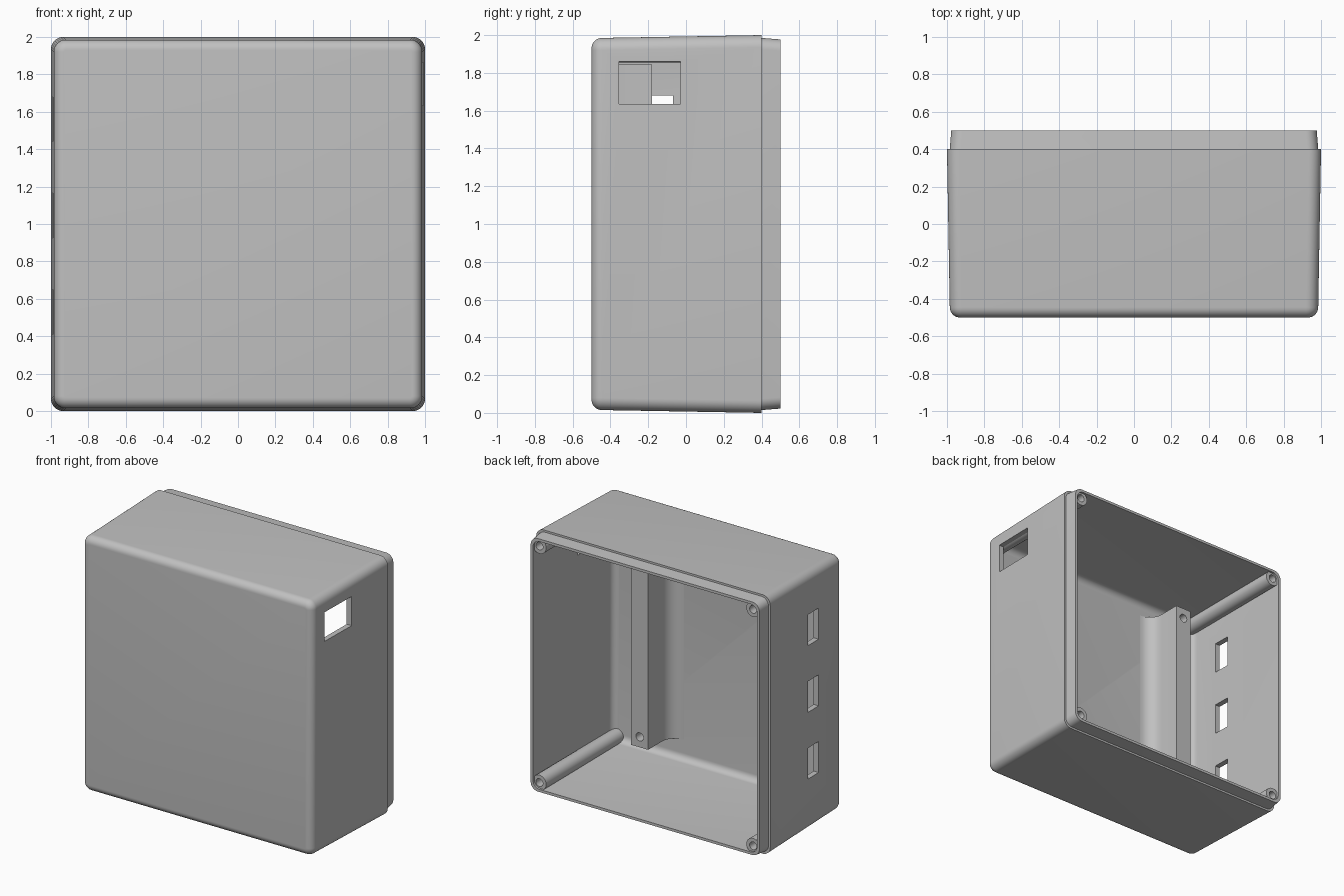
import bpy, bmesh
from math import sin, cos, pi, radians
from mathutils import Vector

cube = bpy.data.objects.get("Cube")
if cube:
    bpy.data.objects.remove(cube, do_unlink=True)

grey = bpy.data.materials.new("grey plastic")
grey.use_nodes = True
colour = (0.53, 0.53, 0.53, 1)
grey.diffuse_color = colour
grey.node_tree.nodes["Principled BSDF"].inputs["Base Color"].default_value = colour


def make(name, bm):
    bmesh.ops.recalc_face_normals(bm, faces=bm.faces)
    mesh = bpy.data.meshes.new(name)
    bm.to_mesh(mesh)
    bm.free()
    mesh.materials.append(grey)
    obj = bpy.data.objects.new(name, mesh)
    bpy.context.collection.objects.link(obj)
    return obj


def loft(name, rings):
    """Skin a list of closed rings and cap both ends."""
    bm = bmesh.new()
    loops = [[bm.verts.new(p) for p in ring] for ring in rings]
    for a, b in zip(loops, loops[1:]):
        n = len(a)
        for i in range(n):
            bm.faces.new((a[i], a[(i + 1) % n], b[(i + 1) % n], b[i]))
    bm.faces.new(loops[0])
    bm.faces.new(loops[-1])
    return make(name, bm)


def rounded_square(half, y, r, steps=8):
    pts = []
    for k, (sx, sz) in enumerate(((1, 1), (-1, 1), (-1, -1), (1, -1))):
        for i in range(steps + 1):
            a = (k + i / steps) * pi / 2
            pts.append((sx * (half - r) + r * cos(a), y, 1 + sz * (half - r) + r * sin(a)))
    return pts


def circle(x, y, z, r, n=24):
    return [(x + r * cos(2 * pi * i / n), y, z + r * sin(2 * pi * i / n)) for i in range(n)]


def box(lo, hi):
    bm = bmesh.new()
    bmesh.ops.create_cube(bm, size=1)
    lo, hi = Vector(lo), Vector(hi)
    for v in bm.verts:
        v.co = (lo + hi) / 2 + v.co * (hi - lo)
    return make("cutter", bm)


def cut(target, cutter):
    cutter.hide_render = True
    mod = target.modifiers.new("cut", "BOOLEAN")
    mod.operation = "DIFFERENCE"
    mod.solver = "EXACT"
    mod.object = cutter
    bpy.context.view_layer.objects.active = target
    bpy.ops.object.modifier_apply(modifier=mod.name)
    bpy.data.objects.remove(cutter, do_unlink=True)


def smooth(obj):
    bpy.ops.object.select_all(action="DESELECT")
    obj.select_set(True)
    bpy.context.view_layer.objects.active = obj
    bpy.ops.object.shade_smooth_by_angle(angle=radians(30))


# Hollow drafted shell: rounded front edge, stepped lip, then the inside
FLOOR = -0.46
edge, inner_edge = 0.055, 0.05
rings = []
for i in range(9):
    a = i / 8 * pi / 2
    inset = edge * (1 - sin(a))
    rings.append(rounded_square(0.985 - inset, -0.5 + edge * (1 - cos(a)), 0.065 - inset))
rings += [rounded_square(1.0, 0.4, 0.065),
          rounded_square(0.985, 0.4, 0.06),
          rounded_square(0.977, 0.5, 0.06),
          rounded_square(0.957, 0.5, 0.055)]
for i in range(7):
    a = (1 - i / 6) * pi / 2
    inset = inner_edge * (1 - sin(a))
    rings.append(rounded_square(0.945 - inset, FLOOR + inner_edge * (1 - cos(a)), 0.06 - inset))
shell = loft("enclosure_shell", rings)

# Window in the left wall, three slots in the right wall
cut(shell, box((0.85, -0.355, 1.635), (1.1, -0.03, 1.86)))
for z in (0.53, 1.045, 1.56):
    cut(shell, box((-1.1, -0.205, z - 0.12), (-0.85, -0.07, z + 0.12)))
smooth(shell)

# Corner screw posts with blind holes
for side, sx in (("left", 1), ("right", -1)):
    for level, sz in (("upper", 1), ("lower", -1)):
        x, z = sx * 0.913, 1 + sz * 0.913
        post = loft(f"{level}_{side}_screw_post",
                    [circle(x, y, z, r) for y, r in ((FLOOR - 0.01, 0.058), (0.485, 0.058),
                                                     (0.485, 0.03), (0.2, 0.03))])
        smooth(post)


# Upright mounting ribs with filleted feet and a screw hole near each end
def rib_profile(x0, x1, fillet=0.11, top=-0.18):
    right = [(x1 + fillet, FLOOR - 0.01)]
    left = [(x0 - fillet, FLOOR - 0.01)]
    for i in range(9):
        a = i / 8 * pi / 2
        dx, y = fillet * (1 - sin(a)), FLOOR + fillet * (1 - cos(a))
        right.append((x1 + dx, y))
        left.append((x0 - dx, y))
    return right + [(x1, top), (x0, top)] + left[::-1]


for name, x0, x1 in (("left_mounting_rib", 0.45, 0.595), ("right_mounting_rib", -0.69, -0.555)):
    profile = rib_profile(x0, x1)
    rib = loft(name, [[(x, y, z) for x, y in profile] for z in (0.21, 1.845)])
    x = (x0 + x1) / 2
    for z in (0.29, 1.765):
        cut(rib, loft("cutter", [circle(x, y, z, 0.032) for y in (-0.4, -0.1)]))
    smooth(rib)
